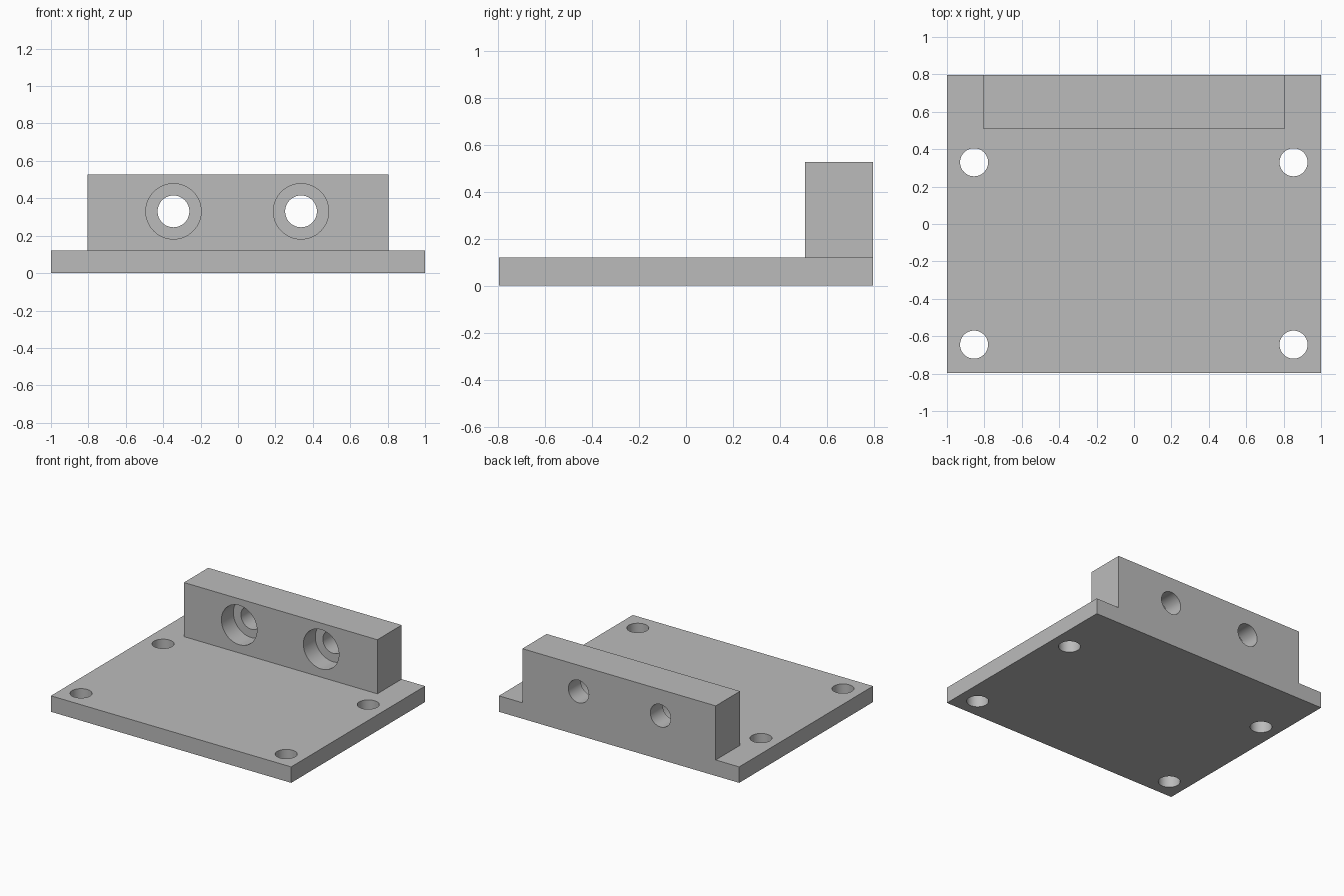
import bpy
import math

cube = bpy.data.objects.get("Cube")
if cube:
    bpy.data.objects.remove(cube, do_unlink=True)

# Overall sizes
HALF_W, HALF_D = 1.0, 0.796
BASE_H, TOP_Z = 0.12, 0.527
BLOCK_HALF_W, BLOCK_FRONT = 0.805, 0.507
BORE_Z, COUNTERBORE_DEPTH = 0.33, 0.142

grey = bpy.data.materials.new("grey metal")
grey.use_nodes = True
grey.diffuse_color = (0.5, 0.5, 0.5, 1)
grey.node_tree.nodes["Principled BSDF"].inputs["Base Color"].default_value = (0.5, 0.5, 0.5, 1)


def box(name, low, high):
    """Box between two opposite corners."""
    centre = [(a + b) / 2 for a, b in zip(low, high)]
    bpy.ops.mesh.primitive_cube_add(size=1, location=centre)
    obj = bpy.context.object
    obj.name = name
    obj.scale = [b - a for a, b in zip(low, high)]
    bpy.ops.object.transform_apply(location=True, rotation=True, scale=True)
    obj.data.materials.append(grey)
    return obj


def rod(name, centre, radius, length, along_y=False):
    """Round cutter, upright or running front to back."""
    turn = (math.pi / 2 if along_y else 0, 0, 0)
    bpy.ops.mesh.primitive_cylinder_add(vertices=64, radius=radius, depth=length,
                                        location=centre, rotation=turn)
    obj = bpy.context.object
    obj.name = name
    obj.hide_render = True
    obj.data.materials.append(grey)
    return obj


def combine(target, tool, operation):
    """Apply a boolean and discard the tool."""
    mod = target.modifiers.new(operation.title(), 'BOOLEAN')
    mod.operation = operation
    mod.solver = 'EXACT'
    mod.object = tool
    bpy.ops.object.select_all(action='DESELECT')
    bpy.context.view_layer.objects.active = target
    target.select_set(True)
    bpy.ops.object.modifier_apply(modifier=mod.name)
    bpy.data.objects.remove(tool, do_unlink=True)


# Base plate fused with the upright block at its back edge
bracket = box("mounting_bracket", (-HALF_W, -HALF_D, 0), (HALF_W, HALF_D, BASE_H))
block = box("upright_block", (-BLOCK_HALF_W, BLOCK_FRONT, BASE_H / 2),
            (BLOCK_HALF_W, HALF_D, TOP_Z))
combine(bracket, block, 'UNION')

# Four mounting holes through the plate
for x in (-0.855, 0.853):
    for y in (-0.645, 0.33):
        combine(bracket, rod("mounting_hole", (x, y, BASE_H / 2), 0.075, 0.4), 'DIFFERENCE')

# Two counterbored holes through the upright block, wide end at the front
for x in (-0.345, 0.337):
    middle = (BLOCK_FRONT + HALF_D) / 2
    combine(bracket, rod("bore", (x, middle, BORE_Z), 0.085, 0.6, True), 'DIFFERENCE')
    combine(bracket, rod("counterbore", (x, BLOCK_FRONT, BORE_Z), 0.148,
                         2 * COUNTERBORE_DEPTH, True), 'DIFFERENCE')

# Round hole walls, crisp edges
bpy.ops.object.select_all(action='DESELECT')
bracket.select_set(True)
bpy.context.view_layer.objects.active = bracket
bpy.ops.object.shade_smooth_by_angle(angle=math.radians(30))
